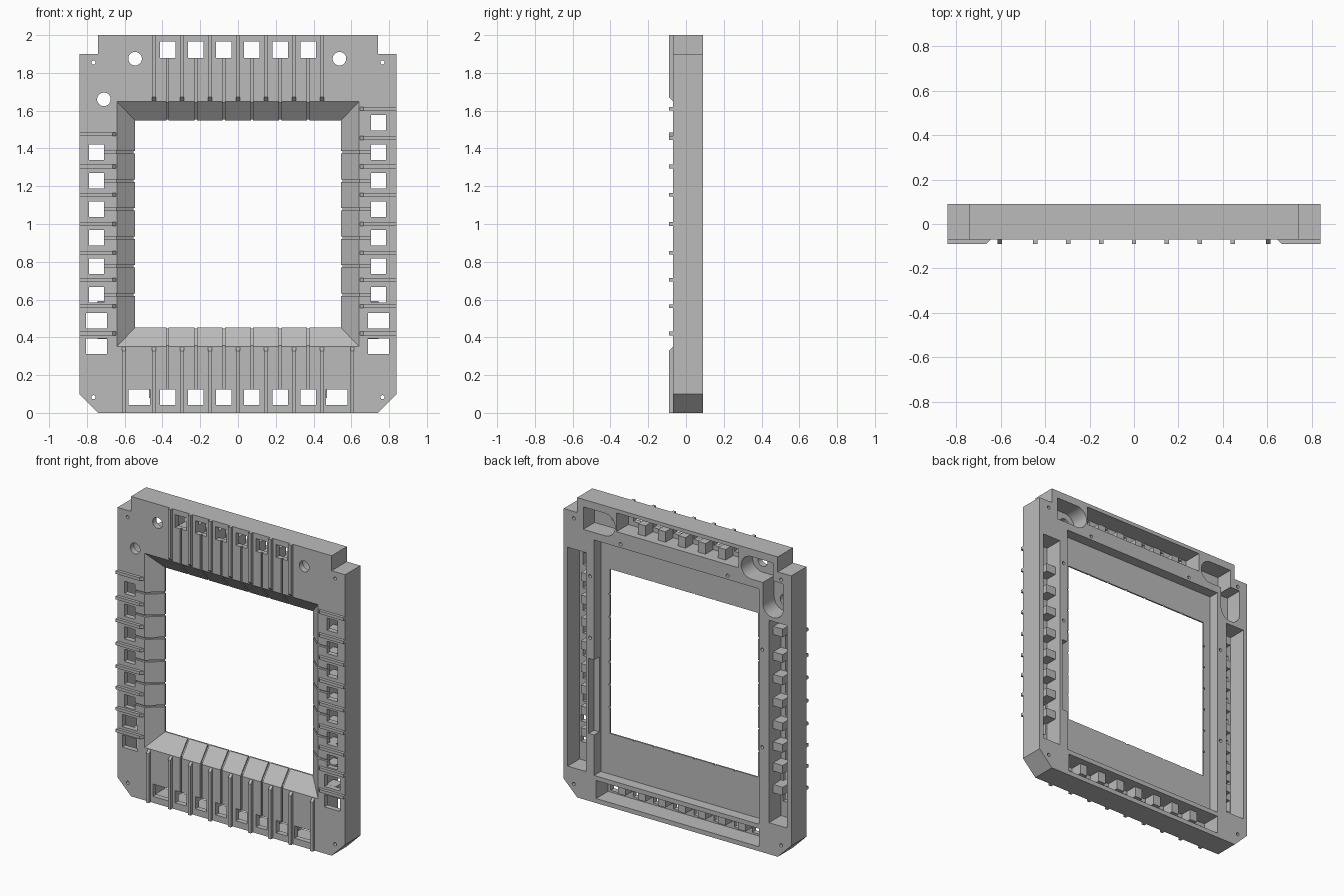
import bpy, bmesh, math

if "Cube" in bpy.data.objects:
    bpy.data.objects.remove(bpy.data.objects["Cube"], do_unlink=True)

FRONT, BACK, TIP = -0.07, 0.09, -0.09   # plate front, plate back, rib crest
MID = 1.0                               # height of the opening's centre

grey = bpy.data.materials.new("warm_grey_plastic")
grey.use_nodes = True
colour = (0.5, 0.5, 0.5, 1)
grey.diffuse_color = colour
grey.node_tree.nodes["Principled BSDF"].inputs["Base Color"].default_value = colour


def loft(bm, rings):
    """Closed solid through matching rings of points."""
    vs = [[bm.verts.new(p) for p in ring] for ring in rings]
    n = len(vs[0])
    for a, b in zip(vs, vs[1:]):
        for i in range(n):
            j = (i + 1) % n
            bm.faces.new((a[i], a[j], b[j], b[i]))
    bm.faces.new(vs[0][::-1])
    bm.faces.new(vs[-1])


def prism(bm, outline, y0, y1):
    loft(bm, [[(x, y, z) for x, z in outline] for y in (y0, y1)])


def box(bm, x0, x1, z0, z1, y0, y1):
    prism(bm, [(x0, z0), (x1, z0), (x1, z1), (x0, z1)], y0, y1)


def hole(bm, x, z, r, y0=-0.3, y1=0.3, n=32):
    prism(bm, [(x + r * math.cos(2 * math.pi * i / n), z + r * math.sin(2 * math.pi * i / n))
               for i in range(n)], y0, y1)


def stadium(bm, x, z, r, length, angle, y0, y1):
    """Slot with one round end at x, z and a square end in the given direction."""
    pts = [(r * math.cos(a), r * math.sin(a))
           for a in (math.pi * (0.5 + i / 16) for i in range(17))]
    pts += [(length, -r), (length, r)]
    c, s = math.cos(angle), math.sin(angle)
    prism(bm, [(x + u * c - v * s, z + u * s + v * c) for u, v in pts], y0, y1)


def finish(bm, name):
    bmesh.ops.recalc_face_normals(bm, faces=bm.faces)
    mesh = bpy.data.meshes.new(name)
    bm.to_mesh(mesh)
    bm.free()
    ob = bpy.data.objects.new(name, mesh)
    bpy.context.collection.objects.link(ob)
    mesh.materials.append(grey)
    return ob


def cut(target, bm):
    tool = finish(bm, "cutter")
    tool.hide_render = True
    mod = target.modifiers.new("cut", "BOOLEAN")
    mod.operation, mod.solver, mod.object = "DIFFERENCE", "EXACT", tool
    bpy.context.view_layer.objects.active = target
    bpy.ops.object.modifier_apply(modifier=mod.name)
    bpy.data.objects.remove(tool, do_unlink=True)


# Each side maps distance from centre r and position along the side t to space
SIDES = {
    "left": lambda r, t, y: (r, y, t),
    "right": lambda r, t, y: (-r, y, t),
    "top": lambda r, t, y: (t, y, MID + r),
    "bottom": lambda r, t, y: (t, y, MID - r),
}


def bar(bm, side, profile, t, width):
    """Extrude a (r, y) profile along one side of the frame."""
    f = SIDES[side]
    loft(bm, [[f(r, t + s * width / 2, y) for r, y in profile] for s in (-1, 1)])


# Window and rib positions
rows = [0.625 + 0.151 * i for i in range(6)]
cols = [-0.373 + 0.149 * i for i in range(6)]
rib_rows = [0.42, 0.565, 0.705, 0.848, 1.0, 1.155, 1.305]
rib_cols = [0.148 * i for i in range(-3, 4)]
ribs = {"left": rib_rows + [1.455, 1.61], "right": rib_rows + [1.475],
        "top": rib_cols, "bottom": [-0.605] + rib_cols + [0.605]}

# Frame plate with notched top corners and chamfered bottom corners
bm = bmesh.new()
half = [(0.74, 0), (0.84, 0.1), (0.84, 1.9), (0.74, 1.9), (0.74, 2.0)]
prism(bm, half + [(-x, z) for x, z in reversed(half)], FRONT, BACK)
frame = finish(bm, "frame")

# Bevelled opening
bm = bmesh.new()
rings = []
for y, w, h in ((-0.1, 0.675, 0.685), (0.01, 0.545, 0.548), (0.3, 0.545, 0.548)):
    rings.append([(sx * w, y, MID + sz * h) for sx, sz in ((-1, -1), (1, -1), (1, 1), (-1, 1))])
loft(bm, rings)
cut(frame, bm)

# Rear recess, contact channels and corner pockets
bm = bmesh.new()
box(bm, -0.6, 0.615, 0.18, 1.75, 0.02, 0.2)
box(bm, 0.675, 0.81, 0.19, 1.65, -0.035, 0.2)
box(bm, -0.81, -0.675, 0.21, 1.56, -0.035, 0.2)
box(bm, -0.45, 0.45, 1.85, 1.975, -0.035, 0.2)
box(bm, -0.6, 0.6, 0.03, 0.15, -0.035, 0.2)
stadium(bm, 0.535, 1.875, 0.075, 0.16, 0, -0.03, 0.2)
stadium(bm, -0.545, 1.875, 0.075, 0.16, math.pi, -0.03, 0.2)
cut(frame, bm)

# Vertical corner pocket, recess side notch, contact windows and screw holes
bm = bmesh.new()
stadium(bm, -0.705, 1.66, 0.075, 0.17, math.pi / 2, -0.03, 0.2)
box(bm, 0.59, 0.655, 0.45, 0.95, 0.035, 0.2)
for z in rows + [1.535]:
    box(bm, 0.705, 0.783, z - 0.041, z + 0.041, -0.2, 0.2)
for z in rows:
    box(bm, -0.79, -0.71, z - 0.041, z + 0.041, -0.2, 0.2)
for z in (0.352, 0.488):
    box(bm, 0.687, 0.8, z - 0.041, z + 0.041, -0.2, 0.2)
    box(bm, -0.805, -0.693, z - 0.041, z + 0.041, -0.2, 0.2)
for x in cols:
    box(bm, x - 0.041, x + 0.041, 1.88, 1.965, -0.2, 0.2)
    box(bm, x - 0.041, x + 0.041, 0.043, 0.125, -0.2, 0.2)
for s in (-1, 1):
    box(bm, s * 0.523 - 0.057, s * 0.523 + 0.057, 0.043, 0.125, -0.2, 0.2)
    for z in (0.083, 1.855):
        hole(bm, s * 0.765, z, 0.011, n=16)
for x, z in ((0.42, 1.775), (-0.37, 1.775), (0.645, 1.5), (0.645, 1.09), (-0.625, 1.35), (-0.625, 0.7)):
    hole(bm, x, z, 0.011, 0.04, 0.2, 12)
cut(frame, bm)

# Large round holes and wire grooves running from the windows over the bevel
bm = bmesh.new()
for x, z in ((-0.545, 1.875), (0.537, 1.875), (-0.71, 1.66)):
    hole(bm, x, z, 0.036)
for side in SIDES:
    upright = side in ("top", "bottom")
    start = 0.882 if upright else 0.712
    groove = [(start, -0.2), (start, -0.056), (0.643, -0.056), (0.55, 0.022), (0.53, 0.022), (0.53, -0.2)]
    for t in (cols if upright else rows):
        bar(bm, side, groove, t, 0.012)
cut(frame, bm)

# Front divider ribs with chamfered inner ends
for side, places in ribs.items():
    upright = side in ("top", "bottom")
    outer, inner = (1.0, 0.652) if upright else (0.84, 0.645)
    bm = bmesh.new()
    for t in places:
        bar(bm, side, [(outer, -0.06), (outer, TIP), (inner + 0.02, TIP),
                       (inner, FRONT), (inner, -0.06)], t, 0.02)
    finish(bm, side + "_ribs")

# Blocks between the contacts inside the rear channels
for side, places in ribs.items():
    upright = side in ("top", "bottom")
    r0, r1 = {"top": (0.845, 0.92), "bottom": (0.845, 0.92)}.get(side, (0.67, 0.745))
    bm = bmesh.new()
    for t in places:
        if side == "bottom" and abs(t) > 0.6 or side == "top" and abs(t) > 0.4:
            continue
        if side == "left" and t > 1.6:
            continue
        bar(bm, side, [(r0, -0.04), (r1, -0.04), (r1, 0.045), (r0, 0.045)], t, 0.055)
    finish(bm, side + "_contact_blocks")

# Smooth the round walls, keep the edges sharp
bpy.ops.object.select_all(action="DESELECT")
frame.select_set(True)
bpy.context.view_layer.objects.active = frame
bpy.ops.object.shade_smooth_by_angle(angle=math.radians(25))
